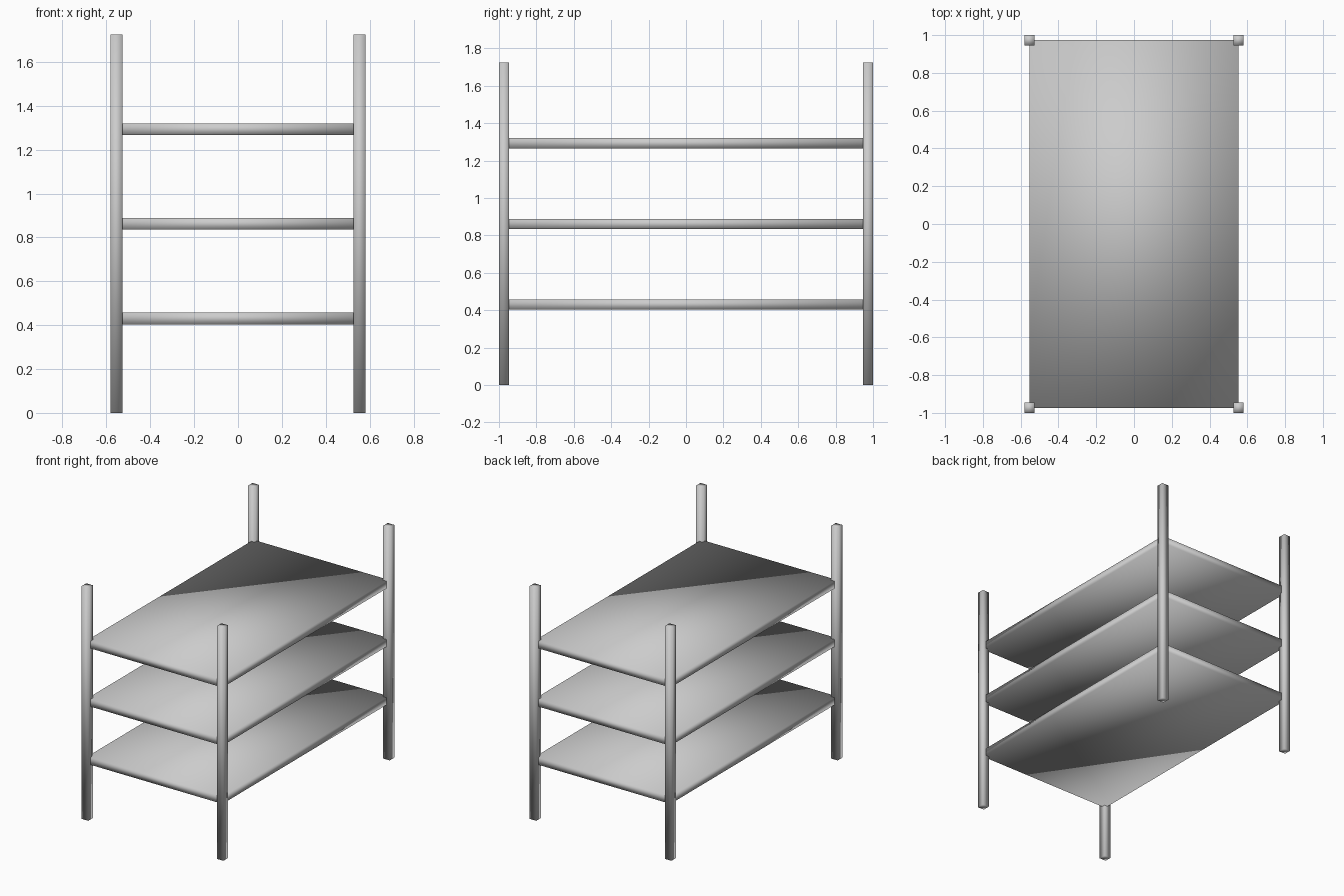
import bpy

if "Cube" in bpy.data.objects:
    bpy.data.objects.remove(bpy.data.objects["Cube"])

POST_X, POST_Y = 0.554, 0.973   # post centres, also the shelf corners
THICK = 0.054
HEIGHT = 1.724


def box(name, size, location):
    """Smooth-shaded box with shared corner normals."""
    bpy.ops.mesh.primitive_cube_add(size=1, location=location)
    obj = bpy.context.object
    obj.name = name
    obj.scale = size
    bpy.ops.object.transform_apply(location=False, rotation=False, scale=True)
    bpy.ops.object.shade_smooth()
    return obj


# Four square corner posts
for x_name, sx in (("left", -1), ("right", 1)):
    for y_name, sy in (("front", -1), ("back", 1)):
        box(f"{y_name}_{x_name}_post", (THICK, THICK, HEIGHT),
            (sx * POST_X, sy * POST_Y, HEIGHT / 2))

# Three evenly spaced shelves reaching the post centres
for i, name in enumerate(("lower", "middle", "upper"), 1):
    box(f"{name}_shelf", (2 * POST_X, 2 * POST_Y, THICK),
        (0, 0, HEIGHT * i / 4))
